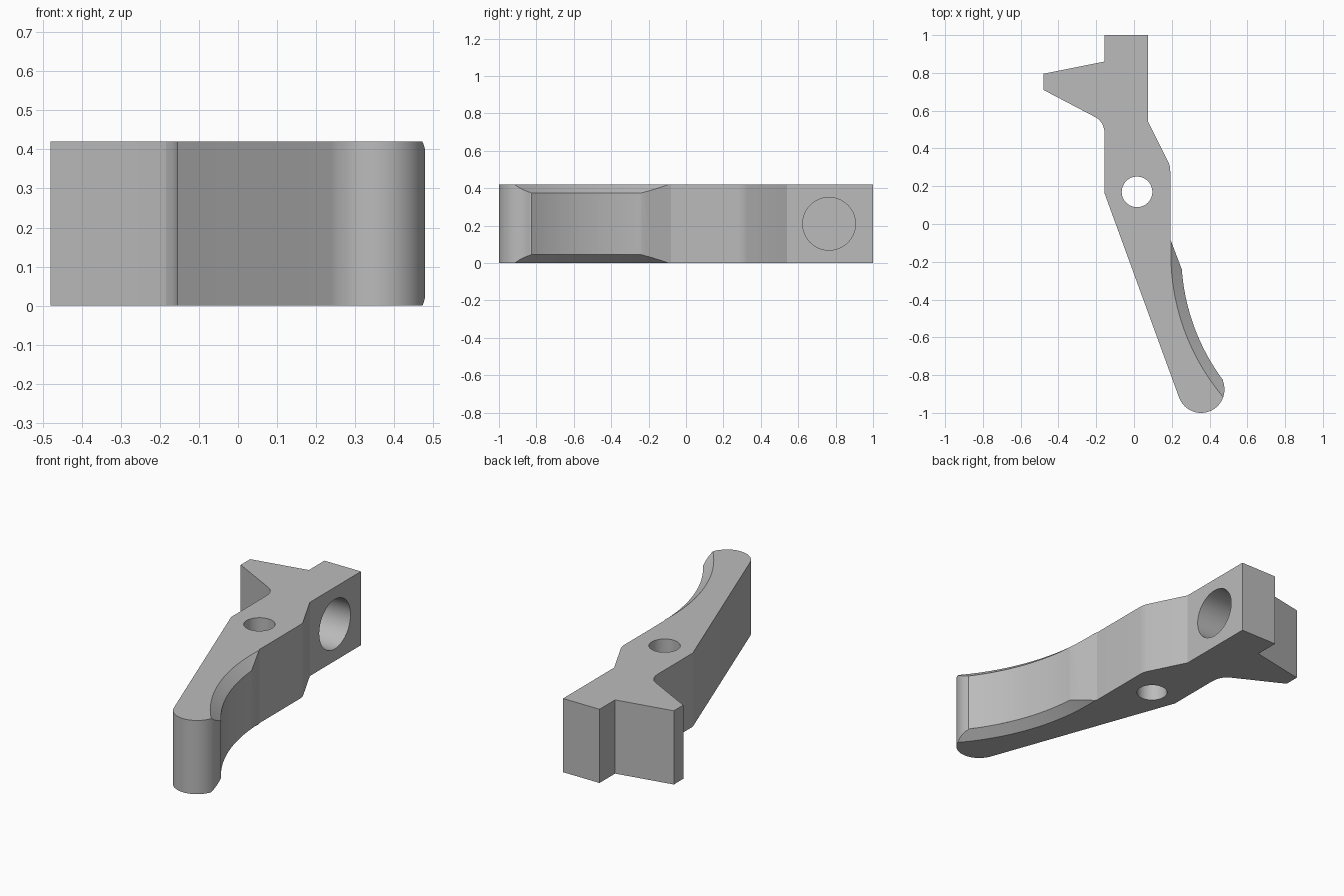
import bpy, bmesh
from math import sin, cos, radians, pi
from mathutils import Matrix

cube = bpy.data.objects.get("Cube")
if cube:
    bpy.data.objects.remove(cube, do_unlink=True)

HEIGHT = 0.42
CURVE_CENTRE = (1.37, -0.158)   # axis of the concave finger curve
CURVE_R = 1.12
BEVEL_IN, BEVEL_DOWN = 0.055, 0.045

grey = bpy.data.materials.new("plain grey")
grey.use_nodes = True
grey.diffuse_color = (0.5, 0.5, 0.5, 1)
grey.node_tree.nodes["Principled BSDF"].inputs["Base Color"].default_value = (0.5, 0.5, 0.5, 1)


def arc(centre, r, start, end, n):
    """Points along an arc, angles in degrees."""
    angles = [radians(start + (end - start) * i / n) for i in range(n + 1)]
    return [(centre[0] + r * cos(a), centre[1] + r * sin(a)) for a in angles]


def make_object(name, bm):
    bmesh.ops.recalc_face_normals(bm, faces=bm.faces)
    mesh = bpy.data.meshes.new(name)
    bm.to_mesh(mesh)
    bm.free()
    mesh.materials.append(grey)
    obj = bpy.data.objects.new(name, mesh)
    bpy.context.collection.objects.link(obj)
    return obj


def cone(name, r1, r2, depth, matrix, segments=64):
    bm = bmesh.new()
    bmesh.ops.create_cone(bm, cap_ends=True, segments=segments, radius1=r1,
                          radius2=r2, depth=depth, matrix=matrix)
    return make_object(name, bm)


# Lever body: plan outline extruded upwards
outline = [(-0.155, 1), (0.075, 1), (0.075, 0.54), (0.183, 0.325), (0.19, 0.305),
           (0.192, 0.28), (0.192, -0.08)]
outline += arc(CURVE_CENTRE, CURVE_R, 184.2, 216.7, 24)      # finger curve
outline += arc((0.355, -0.876), 0.124, 20, -160, 28)         # rounded tip
outline += [(-0.155, 0.16), (-0.155, 0.47)]
outline += [(-0.158, 0.502), (-0.168, 0.53), (-0.184, 0.552), (-0.205, 0.566)]
outline += [(-0.48, 0.71), (-0.48, 0.795), (-0.155, 0.86)]   # side lug

bm = bmesh.new()
base = bm.faces.new([bm.verts.new((x, y, 0)) for x, y in outline])
top = bmesh.ops.extrude_face_region(bm, geom=[base])["geom"]
bmesh.ops.translate(bm, vec=(0, 0, HEIGHT),
                    verts=[v for v in top if isinstance(v, bmesh.types.BMVert)])
body = make_object("trigger_lever", bm)

# Pivot hole, blind side socket and the two conical edge bevels
cutters = [
    cone("pivot_cutter", 0.081, 0.081, 1, Matrix.Translation((0.016, 0.17, HEIGHT / 2))),
    cone("socket_cutter", 0.141, 0.141, 0.4,
         Matrix.Translation((0.065, 0.765, HEIGHT / 2)) @ Matrix.Rotation(pi / 2, 4, "Y")),
]
tall = 2 * BEVEL_DOWN
wide = CURVE_R + 2 * BEVEL_IN
for name, z, r1, r2 in (("top_bevel_cutter", HEIGHT, CURVE_R, wide),
                        ("bottom_bevel_cutter", 0, wide, CURVE_R)):
    cutters.append(cone(name, r1, r2, tall,
                        Matrix.Translation((*CURVE_CENTRE, z)), 256))

bpy.context.view_layer.objects.active = body
body.select_set(True)
for cutter in cutters:
    mod = body.modifiers.new(cutter.name, "BOOLEAN")
    mod.operation = "DIFFERENCE"
    mod.solver = "EXACT"
    mod.object = cutter
    bpy.ops.object.modifier_apply(modifier=mod.name)
    bpy.data.objects.remove(cutter, do_unlink=True)

bpy.ops.object.shade_smooth_by_angle(angle=radians(20))
